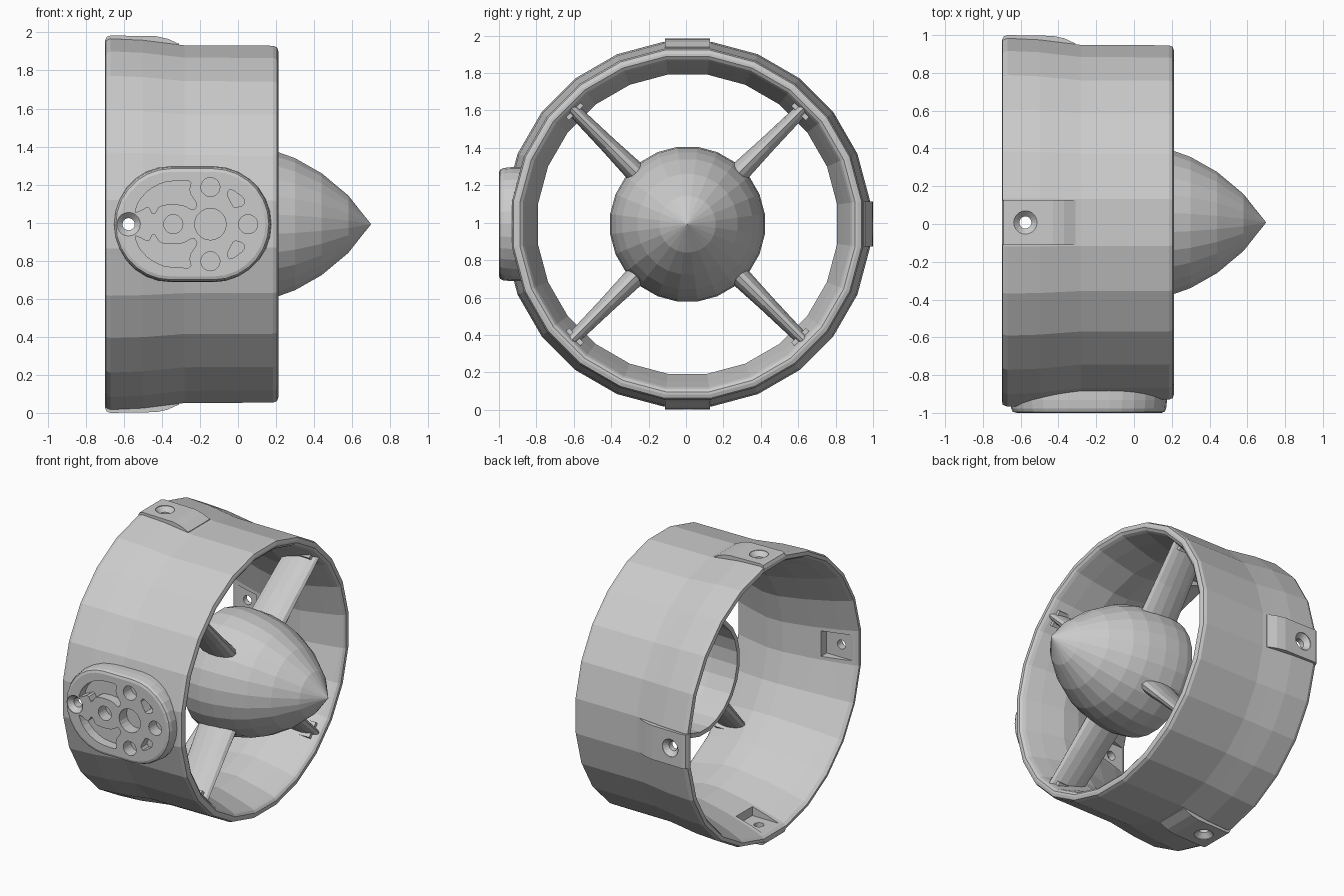
import bpy, bmesh
from math import pi, cos, sin
from mathutils import Vector

if "Cube" in bpy.data.objects:
    bpy.data.objects.remove(bpy.data.objects["Cube"])

CY, CZ, SIDES = 0.008, 0.992, 24          # duct axis runs along x


def loft(name, rings):
    """Skin equal-length rings; a one-point ring is a pole, open ends get capped."""
    bm = bmesh.new()
    rows = [[bm.verts.new(p) for p in ring] for ring in rings]
    for a, b in zip(rows, rows[1:]):
        n = max(len(a), len(b))
        for i in range(n):
            j = (i + 1) % n
            if len(a) == 1:
                bm.faces.new((a[0], b[i], b[j]))
            elif len(b) == 1:
                bm.faces.new((a[i], b[0], a[j]))
            else:
                bm.faces.new((a[i], b[i], b[j], a[j]))
    for end in (rows[0], rows[-1]):
        if len(end) > 2:
            bm.faces.new(end)
    bmesh.ops.recalc_face_normals(bm, faces=bm.faces)
    me = bpy.data.meshes.new(name)
    bm.to_mesh(me)
    bm.free()
    ob = bpy.data.objects.new(name, me)
    bpy.context.collection.objects.link(ob)
    return ob


def place(angle):
    """Frame on the duct: x along axis, t sideways, r outward at the given angle."""
    c, s = cos(angle), sin(angle)
    return lambda x, t, r: Vector((x, CY + r * c - t * s, CZ + r * s + t * c))


def revolve(name, profile, flats=True):
    k = 1 / cos(pi / SIDES) if flats else 1
    rings = []
    for x, r in profile:
        n = SIDES if r > 0 else 1
        rings.append([place(2 * pi * (i + 0.5) / SIDES)(x, 0, r * k) for i in range(n)])
    return loft(name, rings)


def circle(x, t, rad, n=20):
    return [(x + rad * cos(2 * pi * i / n), t + rad * sin(2 * pi * i / n)) for i in range(n)]


def prism(name, pts, frame, lo, hi):
    return loft(name, [[frame(x, t, r) for x, t in pts] for r in (lo, hi)])


def rounded(pts):
    out = []
    for (ax, ay), (bx, by) in zip(pts, pts[1:] + pts[:1]):
        out += [(ax * .8 + bx * .2, ay * .8 + by * .2),
                (ax * .2 + bx * .8, ay * .2 + by * .8)]
    return out


def combine(ob, tool, op):
    m = ob.modifiers.new("bool", 'BOOLEAN')
    m.operation, m.object, m.solver = op, tool, 'EXACT'
    bpy.context.view_layer.objects.active = ob
    bpy.ops.object.modifier_apply(modifier=m.name)
    bpy.data.objects.remove(tool, do_unlink=True)


def rect(x0, x1, w):
    return [(x0, -w), (x1, -w), (x1, w), (x0, w)]


# Duct outer body
duct = revolve("duct", [(-.70, .94), (-.695, .965), (-.67, .975), (-.5, .967), (-.38, .952),
                        (-.28, .94), (.185, .938), (.205, .93), (.212, .91)])

# Screw bosses on top, bottom and back
boss_side = [(-.70, .7), (-.70, .965), (-.69, .985), (-.67, .992), (-.43, .988), (-.37, .975),
             (-.31, .948), (-.295, .7)]
for a in (0, pi / 2, -pi / 2):
    f = place(a)
    combine(duct, loft("boss", [[f(x, t, r) for x, r in boss_side] for t in (-.12, .12)]), 'UNION')

# Oblong mounting plate on the front, with a rounded rim
front = place(pi)


def stadium(rad, n=14):
    left = [(-.35 - rad * sin(pi * i / n), rad * cos(pi * i / n)) for i in range(n + 1)]
    right = [(-.13 + rad * sin(pi * i / n), -rad * cos(pi * i / n)) for i in range(n + 1)]
    return left + right


plate = loft("plate", [[front(x, t, r) for x, t in stadium(rad)] for rad, r in
                       ((.305, .8), (.305, .94), (.30, .985), (.292, 1.002), (.275, 1.008))])
combine(duct, plate, 'UNION')

# Bore: wide intake, throat, flared outlet
combine(duct, revolve("bore", [(-.75, .95), (-.70, .94), (-.68, .925), (-.58, .89), (-.4, .84),
                               (-.2, .80), (-.08, .80), (.08, .84), (.18, .87), (.2, .88),
                               (.215, .90), (.25, .91)]), 'DIFFERENCE')

# Inner pockets and countersunk screw holes at the four sides
for k in range(4):
    f, top = place(k * pi / 2), 1.008 if k == 2 else .992
    combine(duct, prism("pocket", rect(-.67, -.46, .09), f, .75, .92), 'DIFFERENCE')
    hole = loft("hole", [[f(x, t, r) for x, t in circle(-.575, 0, rad)] for rad, r in
                         ((.032, .85), (.032, top - .035), (.062, top - .005), (.062, top + .05))])
    combine(duct, hole, 'DIFFERENCE')

# Recesses in the plate: round holes, curved slots and small triangles
for x, t, rad in ((-.34, 0, .05), (-.145, 0, .083), (.053, 0, .05), (-.145, .195, .05),
                  (-.145, -.195, .05)):
    combine(duct, prism("recess", circle(x, t, rad), front, .925, 1.1), 'DIFFERENCE')
slot = [(-.545, .06), (-.52, .125), (-.47, .18), (-.40, .218), (-.33, .228), (-.245, .23),
        (-.258, .17), (-.212, .10), (-.235, .07), (-.285, .10), (-.34, .105), (-.41, .10),
        (-.445, .045), (-.47, .095), (-.515, .07)]
triangle = [(-.06, .16), (-.04, .188), (.035, .135), (.03, .10), (-.02, .085), (-.04, .12)]
for shape in (slot, triangle):
    for s in (1, -1):
        pts = rounded([(x, s * t) for x, t in shape])
        combine(duct, prism("recess", pts, front, .94, 1.1), 'DIFFERENCE')

# Hollow tail cone hub, open at the rear
revolve("hub", [(.70, 0), (.64, .075), (.58, .152), (.44, .27), (.30, .35), (.20, .386),
                (.08, .41), (-.02, .417), (-.10, .41), (-.15, .395), (-.15, .365), (.05, .37),
                (.2, .345), (.3, .31), (.44, .23), (.58, .11), (.63, 0)], flats=False)

# Four streamlined struts with small sockets at the duct wall
for k in range(4):
    f = place(pi / 4 + k * pi / 2)
    rings = []
    for r, x0, x1, w in ((.385, -.11, .17, .058), (.6, -.09, .18, .046), (.875, -.06, .195, .036)):
        rings.append([f((x0 + x1) / 2 + (x1 - x0) / 2 * cos(a), w * sin(a), r)
                      for a in (2 * pi * i / 14 for i in range(14))])
    loft("strut", rings)
    prism("strut_socket", rect(.03, .16, .055), f, .84, .885)
